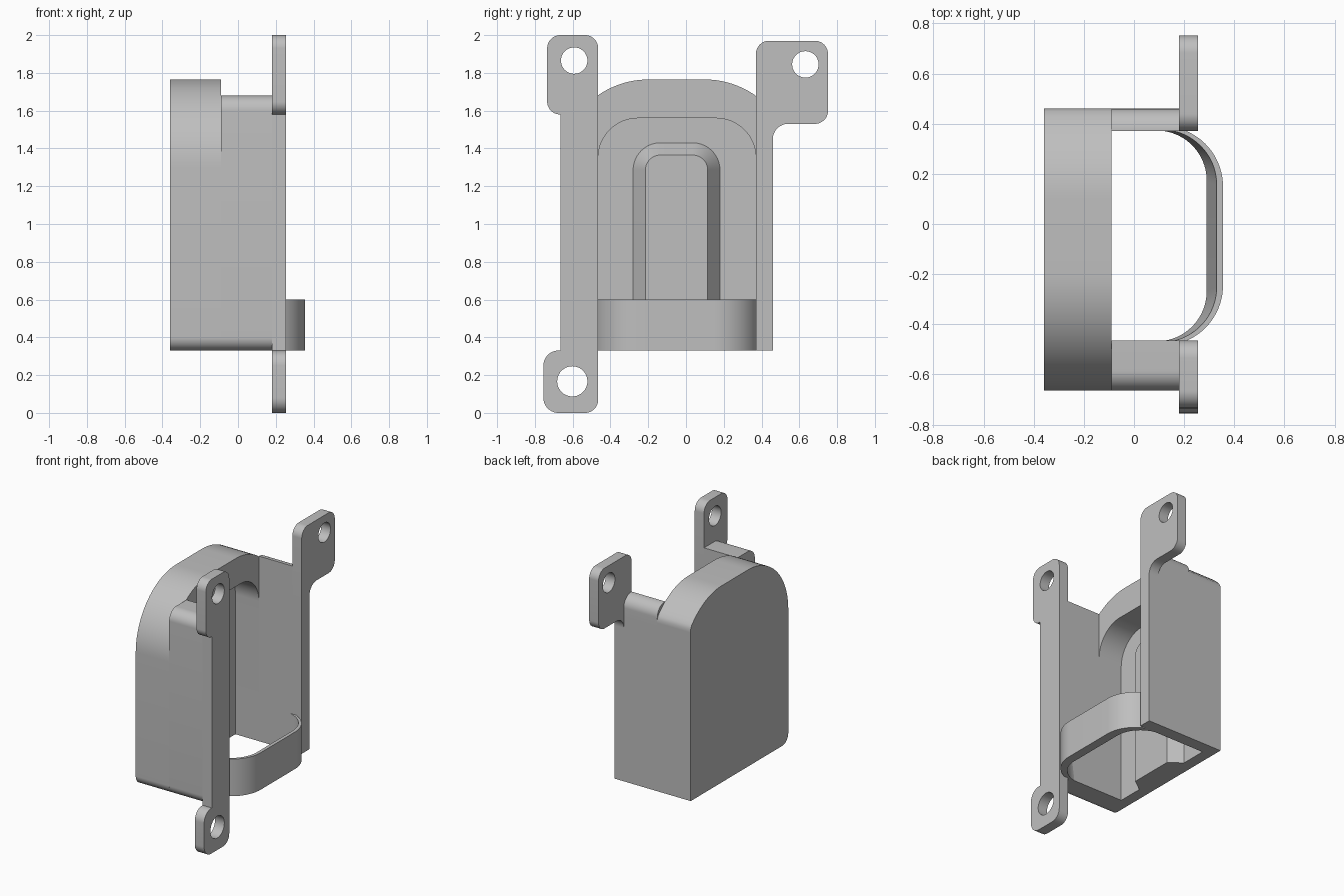
import bpy, bmesh, math
from mathutils import Vector, Matrix

cube = bpy.data.objects.get("Cube")
if cube:
    bpy.data.objects.remove(cube, do_unlink=True)

grey = bpy.data.materials.new("plain grey")
grey.use_nodes = True
colour = (0.52, 0.52, 0.52, 1)
grey.diffuse_color = colour
grey.node_tree.nodes["Principled BSDF"].inputs["Base Color"].default_value = colour


def rounded(corners, steps=14, closed=True):
    """Outline through (a, b, radius) corners with tangent arcs."""
    out, n = [], len(corners)
    for i, (a, b, r) in enumerate(corners):
        p = Vector((a, b))
        if r == 0 or (not closed and i in (0, n - 1)):
            out.append(p)
            continue
        u = (Vector(corners[i - 1][:2]) - p).normalized()
        v = (Vector(corners[(i + 1) % n][:2]) - p).normalized()
        half = u.angle(v) / 2
        centre = p + (u + v).normalized() * (r / math.sin(half))
        start = p + u * (r / math.tan(half)) - centre
        end = p + v * (r / math.tan(half)) - centre
        sweep = math.atan2(start.x * end.y - start.y * end.x, start.dot(end))
        for k in range(steps + 1):
            out.append(centre + Matrix.Rotation(sweep * k / steps, 2) @ start)
    return out


def finish(name, mesh):
    obj = bpy.data.objects.new(name, mesh)
    bpy.context.collection.objects.link(obj)
    mesh.materials.clear()
    mesh.materials.append(grey)
    bpy.ops.object.select_all(action="DESELECT")
    obj.select_set(True)
    bpy.context.view_layer.objects.active = obj
    bpy.ops.object.shade_smooth_by_angle(angle=math.radians(30))
    return obj


def plate(name, x0, x1, outline, hole=None):
    """Extrude a y-z outline along x, with an optional round hole."""
    loops = [outline]
    if hole:
        y, z, r = hole
        angles = [math.tau * k / 40 for k in range(40)]
        loops.append([Vector((y + r * math.cos(t), z + r * math.sin(t))) for t in angles])
    curve = bpy.data.curves.new(name + " outline", "CURVE")
    curve.dimensions = "2D"
    curve.fill_mode = "BOTH"
    curve.extrude = (x1 - x0) / 2
    for loop in loops:
        spline = curve.splines.new("POLY")
        spline.points.add(len(loop) - 1)
        for point, co in zip(spline.points, loop):
            point.co = (co.x, co.y, 0, 1)
        spline.use_cyclic_u = True
    temp = bpy.data.objects.new(name + " outline", curve)
    bpy.context.collection.objects.link(temp)
    graph = bpy.context.evaluated_depsgraph_get()
    mesh = bpy.data.meshes.new_from_object(temp.evaluated_get(graph))
    bpy.data.objects.remove(temp, do_unlink=True)
    mesh.transform(Matrix(((0, 0, 1, (x0 + x1) / 2), (1, 0, 0, 0), (0, 1, 0, 0), (0, 0, 0, 1))))
    bm = bmesh.new()
    bm.from_mesh(mesh)
    bmesh.ops.remove_doubles(bm, verts=bm.verts, dist=0.0001)
    bmesh.ops.recalc_face_normals(bm, faces=bm.faces)
    bm.to_mesh(mesh)
    bm.free()
    return finish(name, mesh)


def loft(name, rings):
    """Skin closed rings of equal size and cap both ends."""
    bm = bmesh.new()
    rows = [[bm.verts.new(p) for p in ring] for ring in rings]
    for low, high in zip(rows, rows[1:]):
        for i in range(len(low)):
            bm.faces.new((low[i - 1], low[i], high[i], high[i - 1]))
    bm.faces.new(rows[0])
    bm.faces.new(rows[-1])
    bmesh.ops.recalc_face_normals(bm, faces=bm.faces)
    mesh = bpy.data.meshes.new(name)
    bm.to_mesh(mesh)
    bm.free()
    return finish(name, mesh)


# Shared levels
RIGHT, LEFT = -0.665, 0.46            # outer faces of the side walls
IN_R, IN_L = -0.465, 0.37             # inner faces of the side walls
BASE, TOP, SHOULDER = 0.33, 1.765, 1.68
BACK, FLOOR, RIM, FLANGE, FACE = -0.36, -0.28, -0.09, 0.18, 0.255


def clipped(points):
    return [Vector((min(p.x, LEFT), p.y)) for p in points]


# Back panel and arched hood; the arch on one side is cut off by the wall
arch = [(0.565, BASE, 0), (0.565, TOP, 0.465), (RIGHT, TOP, 0.465), (RIGHT, BASE, 0.07)]
cavity = [(IN_R, BASE, 0), (IN_R, 1.56, 0.21), (IN_L, 1.56, 0.21), (IN_L, BASE, 0)]
plate("back_panel", BACK, FLOOR, clipped(rounded(arch, 24)))
plate("arched_hood", FLOOR, RIM, clipped(rounded(arch + cavity, 24)))

# Side walls
plate("right_wall", RIM, FLANGE, rounded([
    (RIGHT, BASE, 0.07), (IN_R, BASE, 0), (IN_R, SHOULDER, 0), (RIGHT, SHOULDER, 0.08)]))
plate("left_wall", RIM, FACE, rounded([
    (IN_L, BASE, 0), (LEFT, BASE, 0), (LEFT, 1.53, 0), (IN_L, 1.53, 0)]))
plate("left_wall_top", RIM, FLANGE, rounded([
    (IN_L, 1.53, 0), (LEFT, 1.53, 0), (LEFT, SHOULDER, 0.085), (IN_L, SHOULDER, 0)]))

# Mounting flanges with screw holes
plate("right_flange", FLANGE, FACE, rounded([
    (RIGHT, BASE, 0), (RIGHT, 1.58, 0), (IN_R, 1.58, 0), (IN_R, BASE, 0)]))
plate("right_upper_tab", FLANGE, FACE, rounded([
    (IN_R, 1.58, 0), (IN_R, 2, 0.07), (-0.735, 2, 0.07), (-0.735, 1.58, 0.068)]),
    (-0.592, 1.865, 0.07))
plate("right_lower_tab", FLANGE, FACE, rounded([
    (IN_R, 0, 0.07), (IN_R, BASE, 0), (-0.755, BASE, 0.08), (-0.755, 0, 0.08)]),
    (-0.602, 0.167, 0.08))
plate("left_tab", FLANGE, FACE, rounded([
    (IN_L, 1.4, 0), (LEFT, 1.4, 0), (LEFT, 1.53, 0.08), (0.752, 1.53, 0.07),
    (0.752, 1.97, 0.07), (IN_L, 1.97, 0.07)]), (0.632, 1.845, 0.07))

# Raised bevelled ridge on the inside of the back panel
ridge = []
for x, inset, r in ((FLOOR, 0, 0.145), (-0.19, 0.065, 0.08)):
    lo, hi, top = -0.28 + inset, 0.18 - inset, 1.43 - inset
    outline = rounded([(lo, BASE, 0), (hi, BASE, 0), (hi, top, r), (lo, top, r)])
    ridge.append([(x, p.x, p.y) for p in outline])
loft("inner_ridge", ridge)


# Curved front strap, thinner at its top edge
def strap_path(x, bury, r):
    lo, hi = IN_R - bury, IN_L + bury
    return rounded([(0.06, lo, 0), (x, lo, r), (x, hi, r), (0.06, hi, 0)], 20, closed=False)


outer = strap_path(0.355, 0.02, 0.24)
inner_low = strap_path(0.29, 0.003, 0.2)
inner_high = strap_path(0.33, 0.006, 0.22)
loft("front_strap", [
    [(o.x, o.y, 0.6), (o.x, o.y, BASE), (a.x, a.y, BASE), (b.x, b.y, 0.6)]
    for o, a, b in zip(outer, inner_low, inner_high)])
